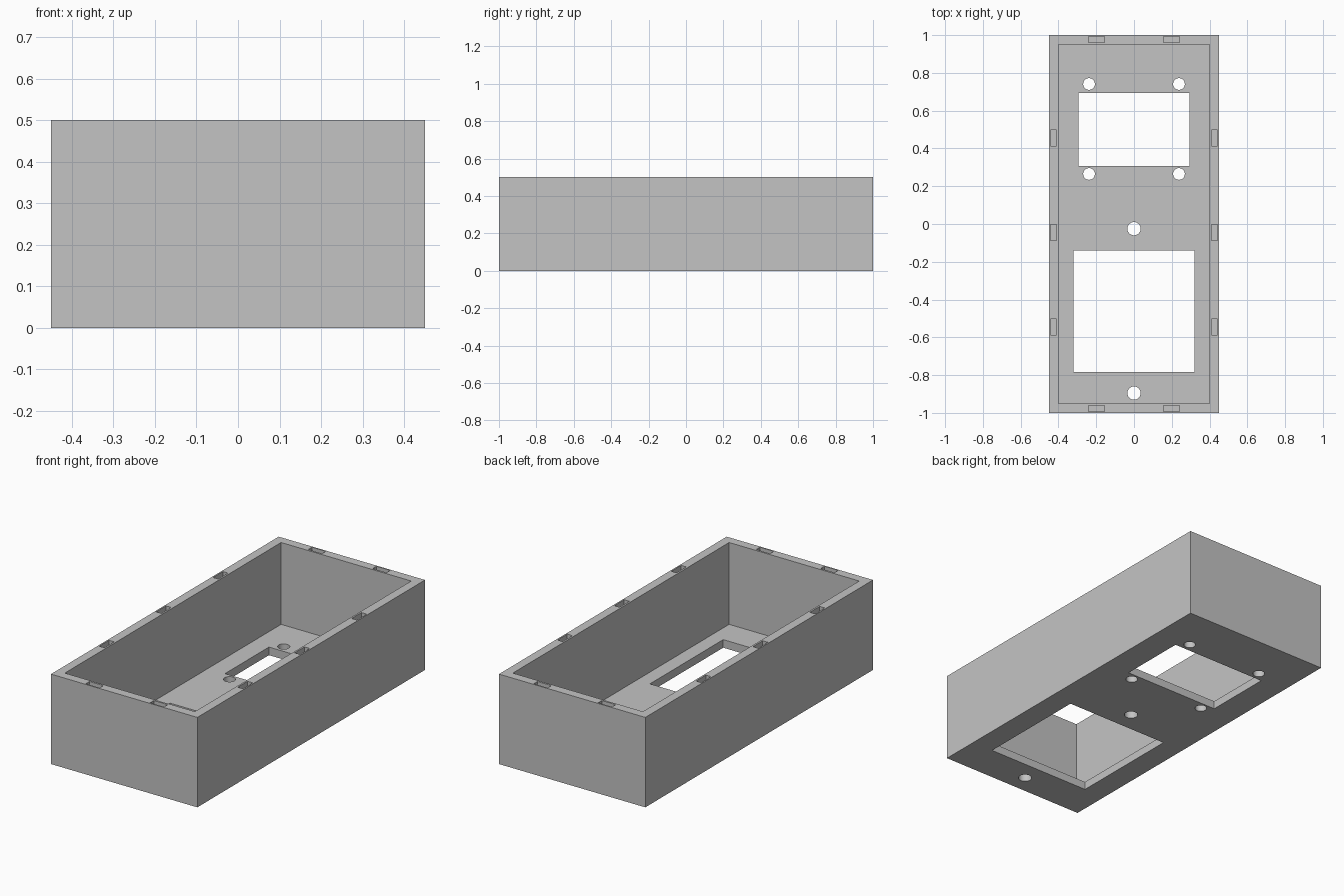
import bpy, bmesh
from mathutils import Matrix, Vector

if "Cube" in bpy.data.objects:
    bpy.data.objects.remove(bpy.data.objects["Cube"], do_unlink=True)

WIDTH, LENGTH, HEIGHT = 0.9, 2.0, 0.5
WALL, FLOOR = 0.05, 0.045
SLOT_LONG, SLOT_WIDE, SLOT_DEEP = 0.086, 0.032, 0.03

grey = bpy.data.materials.new("plain_grey")
grey.use_nodes = True
grey.diffuse_color = (0.55, 0.55, 0.55, 1)
grey.node_tree.nodes["Principled BSDF"].inputs["Base Color"].default_value = (0.55, 0.55, 0.55, 1)


def add_box(bm, x, y, sx, sy, z0, z1):
    place = Matrix.Translation((x, y, (z0 + z1) / 2))
    size = Matrix.Diagonal(Vector((sx, sy, z1 - z0, 1)))
    bmesh.ops.create_cube(bm, size=1, matrix=place @ size)


def add_hole(bm, x, y, radius):
    bmesh.ops.create_cone(bm, cap_ends=True, segments=40, radius1=radius, radius2=radius,
                          depth=FLOOR * 4, matrix=Matrix.Translation((x, y, FLOOR / 2)))


def make_object(name, bm):
    mesh = bpy.data.meshes.new(name)
    bm.to_mesh(mesh)
    bm.free()
    mesh.materials.append(grey)
    obj = bpy.data.objects.new(name, mesh)
    bpy.context.collection.objects.link(obj)
    return obj


def cut(target, cutter):
    cutter.hide_render = True
    mod = target.modifiers.new(cutter.name, "BOOLEAN")
    mod.operation, mod.solver, mod.object = "DIFFERENCE", "EXACT", cutter
    bpy.context.view_layer.objects.active = target
    bpy.ops.object.modifier_apply(modifier=mod.name)
    bpy.data.objects.remove(cutter, do_unlink=True)


# Open-topped case
bm = bmesh.new()
add_box(bm, 0, 0, WIDTH, LENGTH, 0, HEIGHT)
case = make_object("case", bm)

bm = bmesh.new()
add_box(bm, 0, 0, WIDTH - 2 * WALL, LENGTH - 2 * WALL, FLOOR, HEIGHT + 0.1)
cut(case, make_object("cavity_cutter", bm))

# Floor windows and screw holes
bm = bmesh.new()
add_box(bm, 0, 0.5, 0.59, 0.386, -0.1, 0.1)
add_box(bm, 0, -0.462, 0.64, 0.644, -0.1, 0.1)
for x in (-0.238, 0.238):
    for y in (0.265, 0.741):
        add_hole(bm, x, y, 0.031)
for y in (-0.025, -0.895):
    add_hole(bm, 0, y, 0.035)
cut(case, make_object("floor_cutter", bm))

# Shallow slots in the rim
bm = bmesh.new()
bottom, top = HEIGHT - SLOT_DEEP, HEIGHT + 0.1
for side in (-1, 1):
    for x in (-0.198, 0.198):
        add_box(bm, x, side * 0.977, SLOT_LONG, SLOT_WIDE, bottom, top)
    for y in (0.455, -0.045, -0.545):
        add_box(bm, side * 0.426, y, SLOT_WIDE, SLOT_LONG, bottom, top)
cut(case, make_object("slot_cutter", bm))

# Keep corners crisp and hole walls smooth
bpy.ops.object.select_all(action="DESELECT")
case.select_set(True)
bpy.context.view_layer.objects.active = case
bpy.ops.object.shade_smooth_by_angle(angle=0.5)
